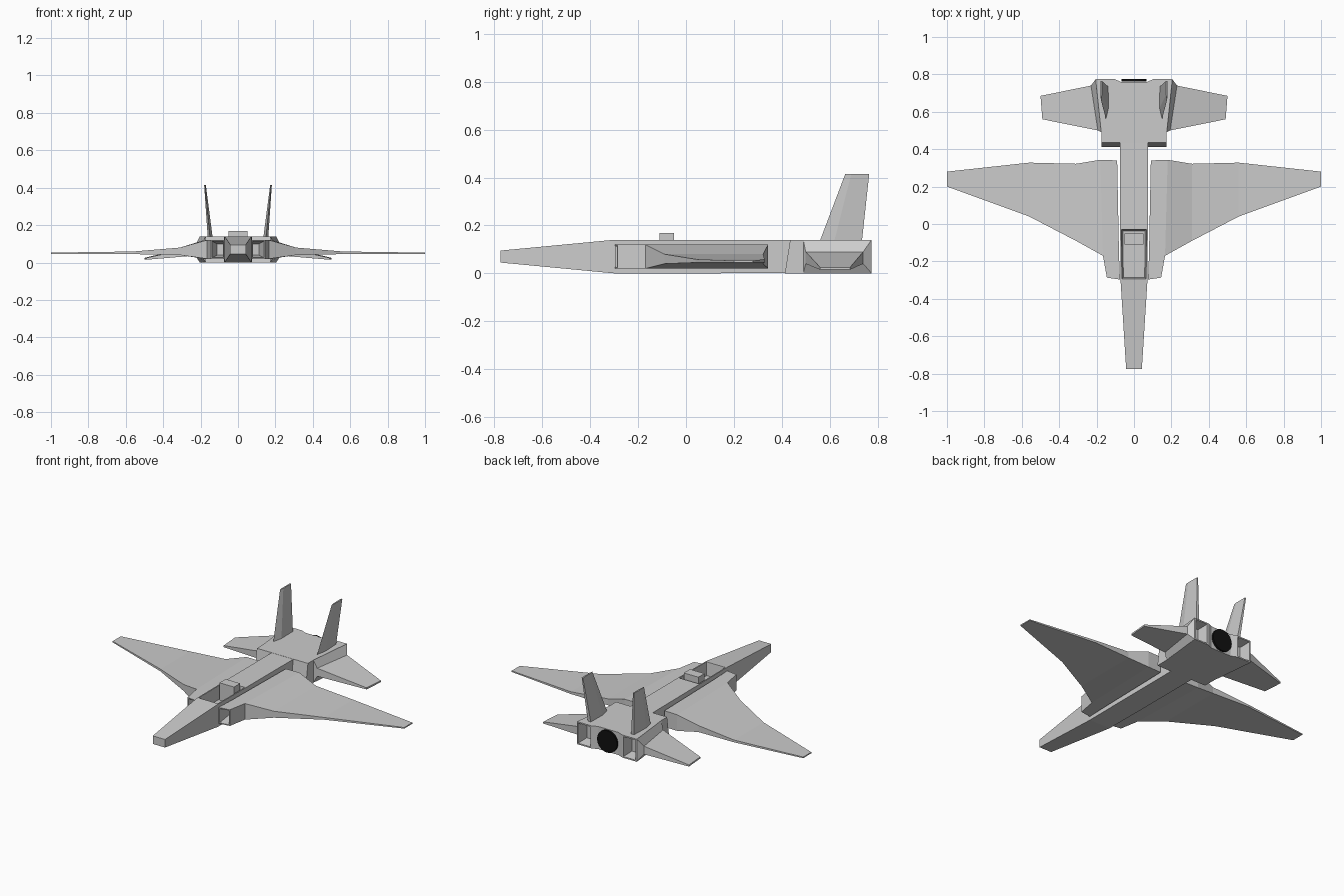
import bpy, bmesh, math
from mathutils import Vector

if "Cube" in bpy.data.objects:
    bpy.data.objects.remove(bpy.data.objects["Cube"])


def loft(name, rings, mirror=False, recess=(), cap_end=True):
    """Skin matching rings of points; recess = (test, rim, taper, depth) sinks a face."""
    bm = bmesh.new()
    loops = [[bm.verts.new(p) for p in ring] for ring in rings]
    n = len(loops[0])
    for a, b in zip(loops, loops[1:]):
        for i in range(n):
            j = (i + 1) % n
            bm.faces.new((a[i], a[j], b[j], b[i]))
    bm.faces.new(loops[0])
    if cap_end:
        bm.faces.new(loops[-1])
    bmesh.ops.recalc_face_normals(bm, faces=bm.faces[:])
    for test, rim, taper, depth in recess:
        bm.normal_update()
        for f in [f for f in bm.faces if test(f.calc_center_median(), f.normal)]:
            bmesh.ops.inset_individual(bm, faces=[f], thickness=rim, use_even_offset=True)
            bmesh.ops.inset_individual(bm, faces=[f], thickness=taper, depth=-depth,
                                       use_even_offset=True)
    mesh = bpy.data.meshes.new(name)
    bm.to_mesh(mesh)
    bm.free()
    ob = bpy.data.objects.new(name, mesh)
    bpy.context.collection.objects.link(ob)
    if mirror:
        ob.modifiers.new("mirror", 'MIRROR')
    return ob


def cross(y, x0, x1, z0, z1):
    """Rectangle across the fuselage at a given y."""
    return [(x0, y, z0), (x1, y, z0), (x1, y, z1), (x0, y, z1)]


def chord(front, back, z0, z1):
    """Wing section between a leading point and a trailing point (x, y)."""
    return [(*front, z0), (*back, z0), (*back, z1), (*front, z1)]


# fuselage with sunken cockpit
loft("fuselage", [
    cross(-0.775, -0.042, 0.042, 0.045, 0.095),
    cross(-0.30, -0.072, 0.072, 0, 0.14),
    cross(-0.022, -0.074, 0.074, 0, 0.14),
    cross(0.46, -0.075, 0.075, 0.001, 0.139)],
    recess=[(lambda c, n: n.z > 0.9 and -0.25 < c.y < -0.1, 0.007, 0.008, 0.08)])

# seat block rising from the cockpit
loft("seat", [cross(-0.11, -0.05, 0.05, 0.06, 0.168),
              cross(-0.05, -0.05, 0.05, 0.06, 0.168)])

# rear body with notched back and two hollow exhaust boxes
half = [(0.175, 0.435), (0.175, 0.49), (0.205, 0.775), (0.105, 0.775), (0.07, 0.76)]
outline = half + [(-x, y) for x, y in reversed(half)]
loft("rear_body", [
    [(x, y - (0.022 if y < 0.45 else 0), 0) for x, y in outline],
    [(x, y, 0.14) for x, y in outline]],
    recess=[(lambda c, n: n.y > 0.99 and abs(c.x) > 0.1, 0.008, 0.01, 0.07)])

# air intakes, open at the front
loft("air_intake", [
    [(0.075, -0.297, 0.02), (0.145, -0.287, 0.02), (0.145, -0.287, 0.12), (0.075, -0.297, 0.12)],
    cross(-0.17, 0.08, 0.166, 0.02, 0.12)],
    mirror=True, cap_end=False,
    recess=[(lambda c, n: n.y < -0.9, 0.006, 0.014, 0.1)])

# main wings
loft("wing", [
    chord((0.08, -0.17), (0.09, 0.34), 0.02, 0.12),
    chord((0.166, -0.17), (0.18, 0.343), 0.02, 0.12),
    chord((0.31, -0.09), (0.31, 0.322), 0.04, 0.08),
    chord((0.56, 0.04), (0.56, 0.328), 0.045, 0.059),
    chord((1.0, 0.20), (1.0, 0.28), 0.046, 0.053)], mirror=True)

# tailplanes
loft("tailplane", [
    chord((0.174, 0.49), (0.204, 0.775), 0, 0.14),
    chord((0.193, 0.50), (0.23, 0.74), 0.04, 0.09),
    chord((0.49, 0.56), (0.50, 0.685), 0.015, 0.025)], mirror=True)

# twin canted fins
loft("tail_fin", [
    [(0.15, 0.56, 0.138), (0.162, 0.62, 0.138), (0.158, 0.735, 0.138),
     (0.138, 0.735, 0.138), (0.136, 0.62, 0.138)],
    [(0.177, 0.665, 0.415), (0.181, 0.69, 0.415), (0.180, 0.765, 0.415),
     (0.172, 0.765, 0.415), (0.172, 0.69, 0.415)]], mirror=True)

# black engine nozzle disc
bpy.ops.mesh.primitive_cylinder_add(vertices=32, radius=0.068, depth=0.012,
                                    location=(0, 0.768, 0.07), rotation=(math.pi / 2, 0, 0))
nozzle = bpy.context.object
nozzle.name = "nozzle"
black = bpy.data.materials.new("black")
black.diffuse_color = (0.005, 0.005, 0.005, 1)
black.use_nodes = True
black.node_tree.nodes["Principled BSDF"].inputs["Base Color"].default_value = black.diffuse_color
nozzle.data.materials.append(black)
